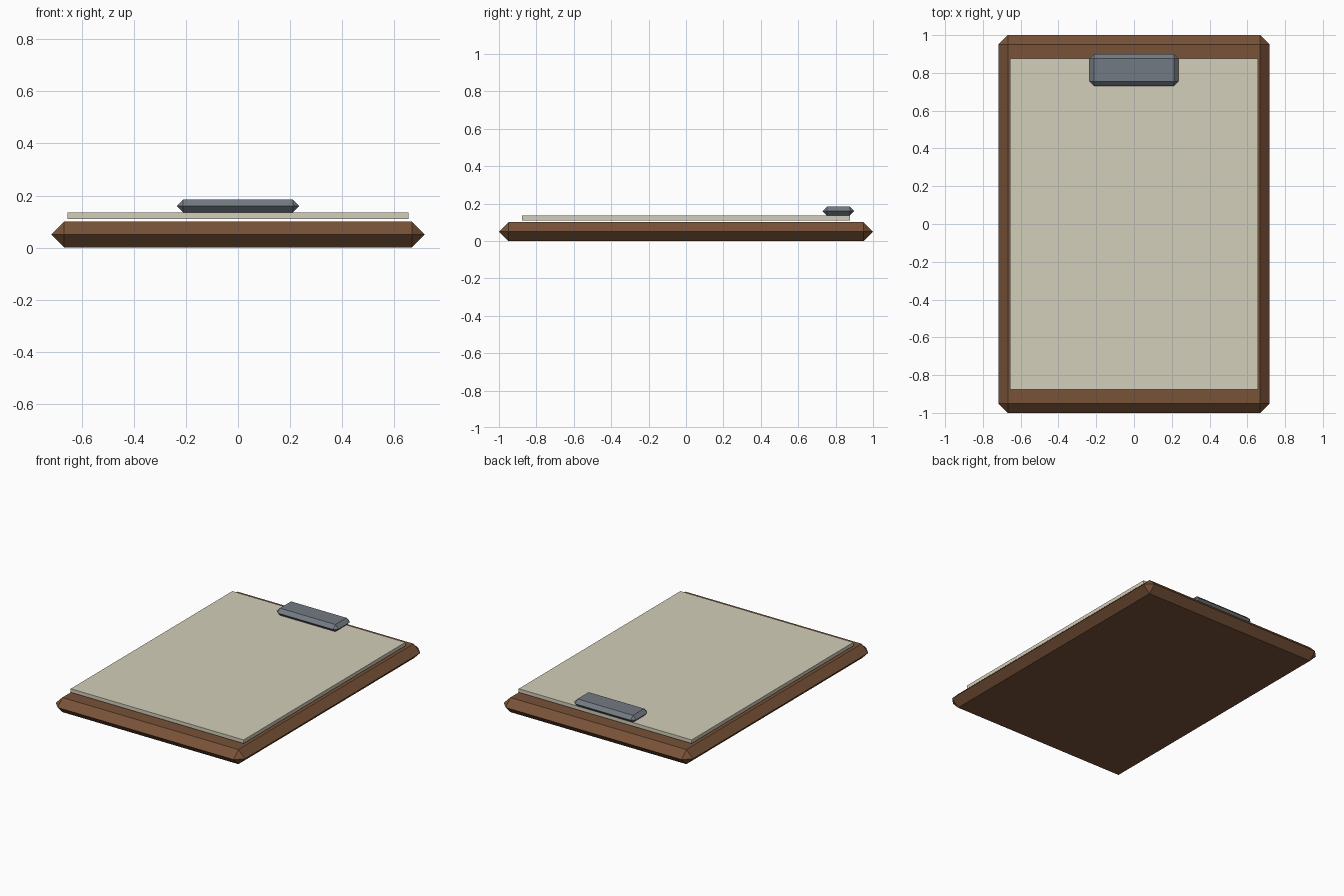
import bpy, bmesh

if "Cube" in bpy.data.objects:
    bpy.data.objects.remove(bpy.data.objects["Cube"])


def material(name, rgb):
    m = bpy.data.materials.new(name)
    m.diffuse_color = (*rgb, 1.0)
    m.use_nodes = True
    m.node_tree.nodes["Principled BSDF"].inputs["Base Color"].default_value = m.diffuse_color
    return m


def slab(name, x, y, z, mat, bevel=0.0):
    """Box given by (min, max) ranges, optionally with chamfered edges."""
    bm = bmesh.new()
    bmesh.ops.create_cube(bm, size=1.0)
    for v in bm.verts:
        for i, (lo, hi) in enumerate((x, y, z)):
            v.co[i] = hi if v.co[i] > 0 else lo
    if bevel:
        bmesh.ops.bevel(bm, geom=bm.edges[:], offset=bevel, segments=1,
                        affect='EDGES', clamp_overlap=False)
        # the two chamfers meet in a ridge at mid height
        bmesh.ops.remove_doubles(bm, verts=bm.verts[:], dist=0.002)
    bmesh.ops.recalc_face_normals(bm, faces=bm.faces[:])
    me = bpy.data.meshes.new(name)
    bm.to_mesh(me)
    bm.free()
    me.materials.append(mat)
    ob = bpy.data.objects.new(name, me)
    bpy.context.collection.objects.link(ob)
    return ob


wood = material("brown wood", (0.188, 0.084, 0.039))
paper = material("cream paper", (0.65, 0.62, 0.49))
metal = material("grey metal", (0.171, 0.195, 0.223))

# wooden backing board with pointed edges
slab("board", (-0.718, 0.718), (-1.0, 1.0), (0.0, 0.1), wood, 0.05)
# sheet stack floating just above the board
slab("paper_sheets", (-0.656, 0.656), (-0.876, 0.876), (0.11, 0.135), paper)
# clip at the top end
slab("clip", (-0.235, 0.235), (0.73, 0.90), (0.135, 0.184), metal, 0.0245)
